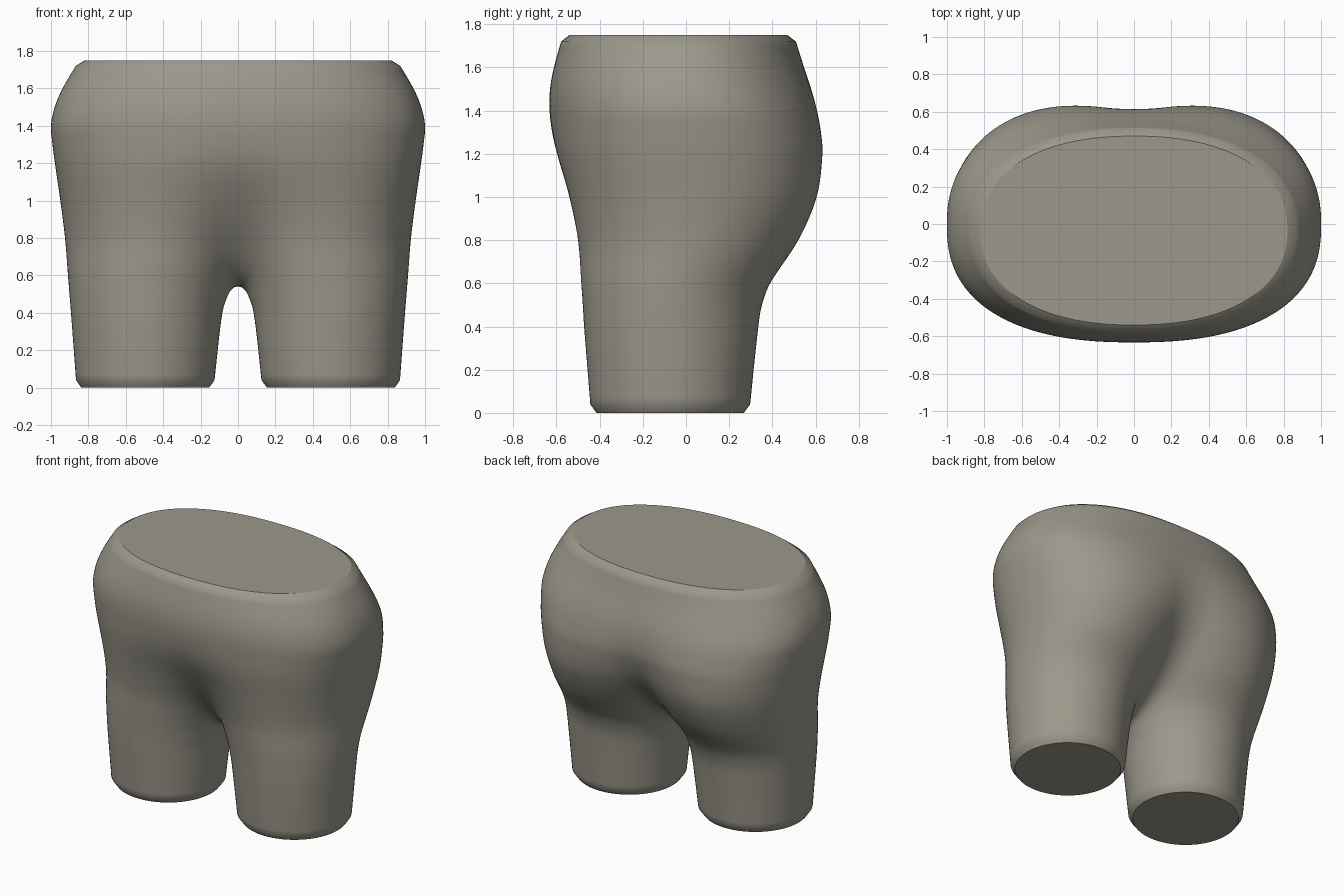
import bpy, bmesh, math

if "Cube" in bpy.data.objects:
    bpy.data.objects.remove(bpy.data.objects["Cube"])

TOP = 1.75
SIDES = 96
# height, outer x, inner leg x, front y, back y
PROFILE = [
    (0.0, 0.863, 0.130, -0.440, 0.293),
    (0.4, 0.893, 0.085, -0.472, 0.335),
    (0.5, 0.901, 0.063, -0.478, 0.352),
    (0.6, 0.909, 0.037, -0.485, 0.390),
    (0.8, 0.925, -0.02, -0.500, 0.520),
    (1.0, 0.950, -0.07, -0.540, 0.605),
    (1.2, 0.979, -0.13, -0.597, 0.632),
    (1.3, 0.992, -0.16, -0.620, 0.625),
    (1.4, 1.000, -0.18, -0.632, 0.607),
    (1.5, 0.980, -0.19, -0.630, 0.580),
    (1.6, 0.938, -0.20, -0.612, 0.547),
    (1.75, 0.850, -0.20, -0.570, 0.500),
]


def clamp01(t):
    return max(0.0, min(1.0, t))


def slope(i, c):
    a, b = PROFILE[max(i - 1, 0)], PROFILE[min(i + 1, len(PROFILE) - 1)]
    return (b[c] - a[c]) / (b[0] - a[0])


def section(z):
    """Smoothly interpolated extents, with a small chamfer at both ends."""
    i = 0
    while i < len(PROFILE) - 2 and z > PROFILE[i + 1][0]:
        i += 1
    p, q = PROFILE[i], PROFILE[i + 1]
    h = q[0] - p[0]
    t = (z - p[0]) / h
    vals = []
    for c in range(1, 5):
        vals.append((2*t**3 - 3*t**2 + 1) * p[c] + (t**3 - 2*t**2 + t) * h * slope(i, c)
                    + (3*t**2 - 2*t**3) * q[c] + (t**3 - t**2) * h * slope(i + 1, c))
    out, inn, front, back = vals
    inset = 0.025 * clamp01(1 - z / 0.04) + 0.03 * clamp01(1 - (TOP - z) / 0.03)
    return out - inset, inn + inset, front + inset, back - inset


def make_field(z):
    """Horizontal section: two round legs blending into one oval body."""
    out, inn, front, back = section(z)
    cx, rx = (out + inn) / 2, (out - inn) / 2
    cy, ry = (front + back) / 2, (back - front) / 2
    k = 0.2
    n = 2.65 - 0.4 * clamp01((z - 1.0) / 0.7)

    def field(x, y):
        v = (y - cy) / ry
        d1 = (math.hypot((x - cx) / rx, v) - 1) * rx
        d2 = (math.hypot((x + cx) / rx, v) - 1) * rx
        legs = min(d1, d2) - max(k - abs(d1 - d2), 0) ** 2 / (4 * k)
        body = ((abs(x / out) ** n + abs(v) ** n) ** (1 / n) - 1) * ry
        end = 1.4 + 0.3 * clamp01((y - cy) / 0.3)
        t = clamp01((z - 0.5) / (end - 0.5))
        w = t * t * (3 - 2 * t)
        return (1 - w) * legs + w * body
    return field, cx, cy, front, back


def solve(fn, lo, hi):
    """Bisect from inside (negative) to outside (positive)."""
    for _ in range(32):
        mid = (lo + hi) / 2
        if fn(mid) < 0:
            lo = mid
        else:
            hi = mid
    return (lo + hi) / 2


def crotch_field(z):
    field, cx, cy, front, back = make_field(z)
    return field(0, cy)


crotch = solve(crotch_field, 0.8, 0.4)


def ring(z):
    """Outline of the right half, from front seam round to back seam."""
    field, cx, cy, front, back = make_field(z)
    a0, a1 = -math.pi, math.pi
    joined = z > crotch + 1e-5
    if joined:
        y0 = solve(lambda y: field(0, y), cy, cy - 1)
        y1 = solve(lambda y: field(0, y), cy, cy + 1)
        a0, a1 = math.atan2(y0 - cy, -cx), math.atan2(y1 - cy, -cx)
    pts = []
    for j in range(SIDES + 1):
        if joined and j in (0, SIDES):
            pts.append((0.0, y1 if j else y0))
            continue
        a = a0 + (a1 - a0) * j / SIDES
        c, s = math.cos(a), math.sin(a)
        reach = min(1.5, cx / -c) if c < -1e-6 else 1.5
        r = solve(lambda t: field(cx + t * c, cy + t * s), 0.0, reach)
        pts.append((max(cx + r * c, 0.0), cy + r * s))
    if abs(z - crotch) < 1e-5:
        pts[0] = pts[-1] = (0.0, cy)
    # fit exactly between the front and back profiles
    lo, hi = min(p[1] for p in pts), max(p[1] for p in pts)
    return [(x, front + (y - lo) * (back - front) / (hi - lo), z) for x, y in pts]


# Ring heights, closer together around the crotch
n_low, n_up = 24, 60
heights = [0.0, 0.04]
heights += [0.04 + (crotch - 0.04) * (1 - (1 - i / n_low) ** 1.5) for i in range(1, n_low + 1)]
heights += [crotch + (TOP - 0.03 - crotch) * (i / n_up) ** 1.5 for i in range(1, n_up + 1)]
heights += [TOP]

# Right half of the body: one leg opening into half the hips
bm = bmesh.new()
rows = [[bm.verts.new(p) for p in ring(z)] for z in heights]
for low, up in zip(rows, rows[1:]):
    for j in range(SIDES):
        bm.faces.new((low[j], low[j + 1], up[j + 1], up[j]))
bm.faces.new(rows[-1])
bm.faces.new(list(reversed(rows[0][:-1])))
bmesh.ops.remove_doubles(bm, verts=bm.verts, dist=0.0001)

mesh = bpy.data.meshes.new("hips_and_legs")
bm.to_mesh(mesh)
bm.free()
body = bpy.data.objects.new("hips_and_legs", mesh)
bpy.context.collection.objects.link(body)

clay = bpy.data.materials.new("warm_grey_clay")
clay.diffuse_color = (0.33, 0.315, 0.26, 1)
clay.use_nodes = True
clay.node_tree.nodes["Principled BSDF"].inputs["Base Color"].default_value = clay.diffuse_color
mesh.materials.append(clay)

# Smooth skin with flat cut ends
bpy.context.view_layer.objects.active = body
body.select_set(True)
bpy.ops.object.shade_smooth_by_angle(angle=math.radians(40))
for face in mesh.polygons:
    if len(face.vertices) > 4:
        face.use_smooth = False

# Left half
mirror = body.modifiers.new("left_half", 'MIRROR')
mirror.use_axis = (True, False, False)
mirror.merge_threshold = 0.0005
